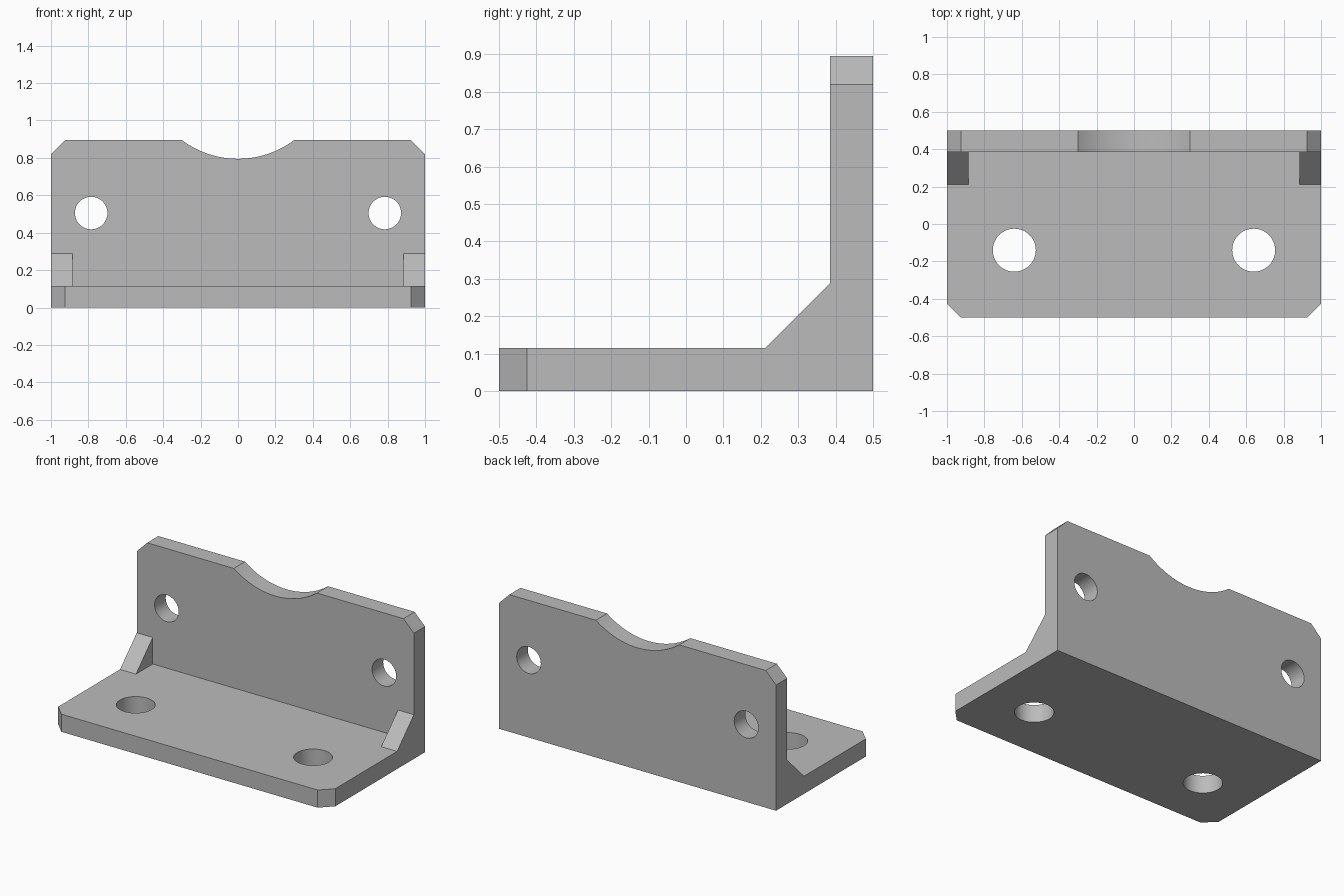
import bpy, bmesh, math
from mathutils import Vector

old = bpy.data.objects.get("Cube")
if old:
    bpy.data.objects.remove(old, do_unlink=True)

steel = bpy.data.materials.new("grey_metal")
steel.use_nodes = True
GREY = (0.5, 0.5, 0.5, 1)
steel.diffuse_color = GREY
steel.node_tree.nodes["Principled BSDF"].inputs["Base Color"].default_value = GREY

T = 0.115        # plate thickness
H = 0.895        # overall height
C = 0.075        # corner chamfer
INNER = 0.5 - T  # front face of the back plate


def prism(name, outline, axis, start, end):
    """Extrude a 2D outline along an axis from start to end."""
    def place(a, b, d):
        return {"x": (d, a, b), "y": (a, d, b), "z": (a, b, d)}[axis]
    bm = bmesh.new()
    face = bm.faces.new([bm.verts.new(place(a, b, start)) for a, b in outline])
    ext = bmesh.ops.extrude_face_region(bm, geom=[face])
    moved = [v for v in ext["geom"] if isinstance(v, bmesh.types.BMVert)]
    bmesh.ops.translate(bm, verts=moved, vec=Vector(place(0, 0, end - start)))
    bmesh.ops.recalc_face_normals(bm, faces=bm.faces)
    mesh = bpy.data.meshes.new(name)
    bm.to_mesh(mesh)
    bm.free()
    mesh.materials.append(steel)
    obj = bpy.data.objects.new(name, mesh)
    bpy.context.collection.objects.link(obj)
    return obj


def circle(x, y, r, n=48):
    return [(x + r * math.cos(2 * math.pi * i / n),
             y + r * math.sin(2 * math.pi * i / n)) for i in range(n)]


def combine(target, tool, operation):
    """Apply a boolean and discard the tool."""
    bpy.context.view_layer.objects.active = target
    mod = target.modifiers.new(operation, "BOOLEAN")
    mod.operation, mod.solver, mod.object = operation, "EXACT", tool
    bpy.ops.object.modifier_apply(modifier=mod.name)
    bpy.data.objects.remove(tool, do_unlink=True)


# Base plate with chamfered front corners
bracket = prism("angle_bracket",
                [(-1, 0.5), (-1, C - 0.5), (C - 1, -0.5),
                 (1 - C, -0.5), (1, C - 0.5), (1, 0.5)], "z", 0, T)

# Back plate with chamfered top corners and a shallow round notch
half, depth = 0.3, 0.1
radius = (half ** 2 + depth ** 2) / (2 * depth)
spread = math.asin(half / radius)
steps = 24
notch = []
for i in range(steps + 1):
    a = spread * (1 - 2 * i / steps)
    notch.append((radius * math.sin(a), H - depth + radius * (1 - math.cos(a))))
back = prism("back_plate",
             [(-1, 0), (1, 0), (1, H - C), (1 - C, H)] + notch
             + [(C - 1, H), (-1, H - C)], "y", INNER, 0.5)
combine(bracket, back, "UNION")

for side in (-1, 1):
    # Corner gusset, sunk into both plates
    leg = 0.173
    gusset = prism("gusset", [(INNER - leg, T), (INNER, T + leg), (INNER + 0.05, T + leg),
                              (INNER + 0.05, T - 0.05), (INNER - leg, T - 0.05)],
                   "x", side * 0.885, side)
    combine(bracket, gusset, "UNION")
    # Bolt holes through base and back
    combine(bracket, prism("base_hole", circle(side * 0.64, -0.14, 0.115), "z", -0.1, 0.3),
            "DIFFERENCE")
    combine(bracket, prism("back_hole", circle(side * 0.785, 0.505, 0.087), "y", 0.3, 0.6),
            "DIFFERENCE")

# Smooth holes and notch, crisp edges elsewhere
bpy.ops.object.select_all(action="DESELECT")
bracket.select_set(True)
bpy.context.view_layer.objects.active = bracket
bpy.ops.object.shade_smooth_by_angle(angle=math.radians(30))
